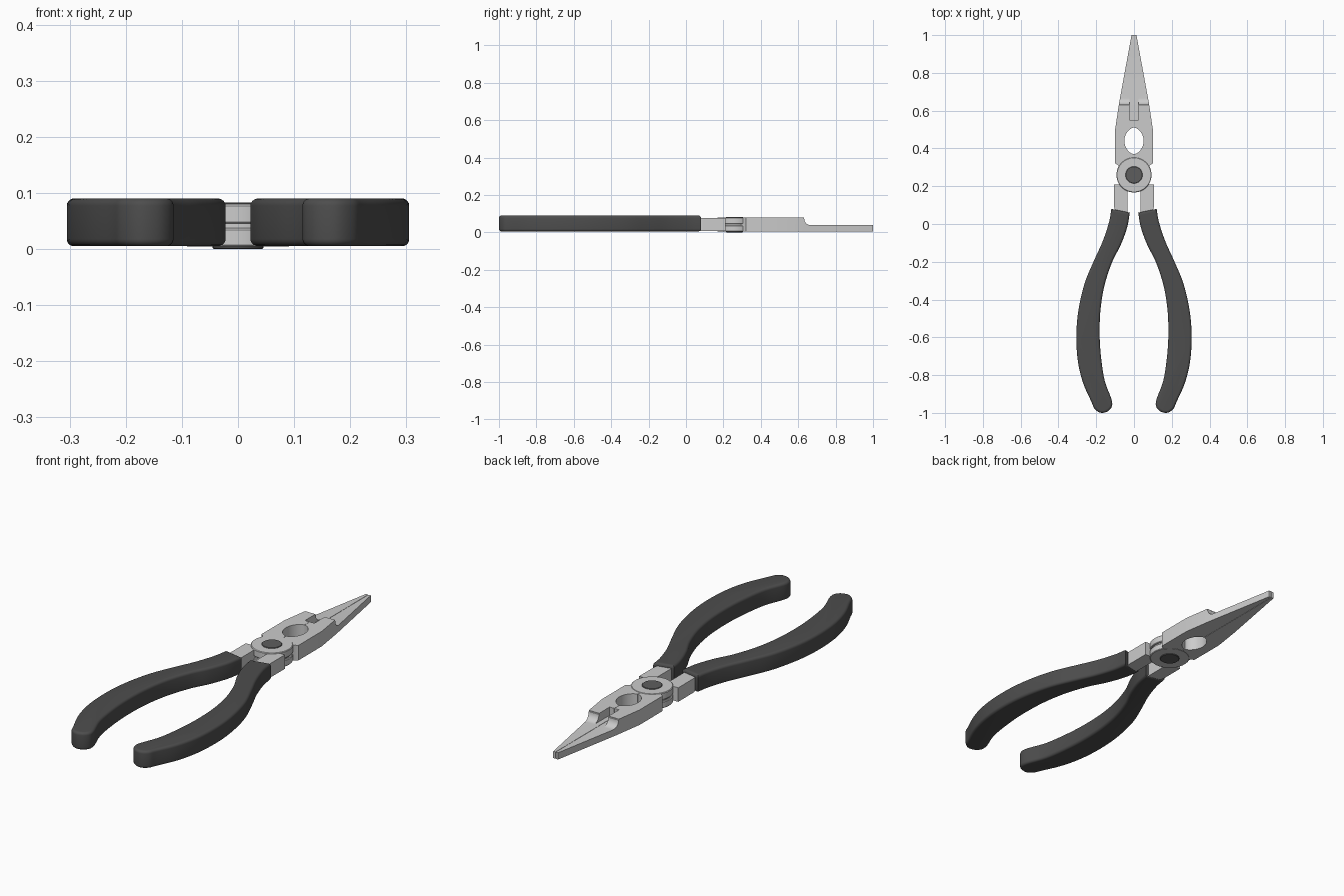
import bpy, bmesh, math
from mathutils import Vector

if "Cube" in bpy.data.objects:
    bpy.data.objects.remove(bpy.data.objects["Cube"])


def material(name, v):
    m = bpy.data.materials.new(name)
    m.diffuse_color = (v, v, v, 1)
    m.use_nodes = True
    m.node_tree.nodes["Principled BSDF"].inputs["Base Color"].default_value = m.diffuse_color
    return m


RUBBER = material("rubber", 0.075)
DARK = material("dark_steel", 0.11)


def prism(name, pts, lo, hi, bevel=0, segs=1, sideways=False, mat=None):
    """Extrude an outline from lo to hi, optionally rounding its rims."""
    bm = bmesh.new()
    vs = [bm.verts.new((x, y, lo)) for x, y in pts]
    f = bm.faces.new(vs)
    ext = bmesh.ops.extrude_face_region(bm, geom=[f])["geom"]
    bmesh.ops.translate(bm, vec=(0, 0, hi - lo),
                        verts=[g for g in ext if isinstance(g, bmesh.types.BMVert)])
    if bevel:
        rims = [e for e in bm.edges if abs(e.verts[0].co.z - e.verts[1].co.z) < 1e-6]
        bmesh.ops.bevel(bm, geom=rims, offset=bevel, segments=segs, profile=0.5,
                        affect='EDGES', clamp_overlap=True)
    if sideways:
        for v in bm.verts:
            x, y, z = v.co
            v.co = (z, x, y)
    bmesh.ops.recalc_face_normals(bm, faces=bm.faces)
    me = bpy.data.meshes.new(name)
    bm.to_mesh(me)
    bm.free()
    ob = bpy.data.objects.new(name, me)
    bpy.context.collection.objects.link(ob)
    if mat:
        me.materials.append(mat)
    return ob


def activate(ob):
    bpy.ops.object.select_all(action='DESELECT')
    ob.select_set(True)
    bpy.context.view_layer.objects.active = ob


def smooth(ob):
    activate(ob)
    bpy.ops.object.shade_smooth_by_angle(angle=math.radians(35))


def cut(ob, cutter):
    mod = ob.modifiers.new("cut", 'BOOLEAN')
    mod.operation, mod.solver, mod.object = 'DIFFERENCE', 'EXACT', cutter
    activate(ob)
    bpy.ops.object.modifier_apply(modifier=mod.name)
    bpy.data.objects.remove(cutter)


def mirror(ob):
    mod = ob.modifiers.new("mirror", 'MIRROR')
    mod.use_mirror_merge = False


def spline(pts, n=5):
    """Smooth curve through the points."""
    p = [Vector(q) for q in pts]
    p = [2 * p[0] - p[1]] + p + [2 * p[-1] - p[-2]]
    out = []
    for a, b, c, d in zip(p, p[1:], p[2:], p[3:]):
        for i in range(n):
            t = i / n
            out.append(0.5 * (2 * b + (c - a) * t + (2 * a - 5 * b + 4 * c - d) * t ** 2
                              + (3 * b - a - 3 * c + d) * t ** 3))
    return out + [p[-2]]


def circle(r, cy=0.26, n=48):
    return [(r * math.cos(2 * math.pi * i / n), cy + r * math.sin(2 * math.pi * i / n))
            for i in range(n)]


# Jaw half, including half of the lens-shaped opening
E = 0.0008
lens = []
for i in range(25):
    t = math.cos(math.pi * i / 24)
    lens.append((E + 0.05 * max(0, 1 - t * t) ** 0.6, 0.44 + 0.07 * t))
jaw = prism("jaw", [(E, 0.29), (0.075, 0.29), (0.085, 0.312), (0.10, 0.322), (0.10, 0.50),
                    (0.079, 0.64), (0.013, 1.0), (E, 1.0)] + lens, 0.005, 0.078)
# Stepped nose with a fillet, and the slot behind it
R = 0.035
step = [(0.63, 0.1), (0.63, 0.075)]
step += [(0.632 + R * (1 - math.cos(a)), 0.038 + R * (1 - math.sin(a)))
         for a in [math.pi / 2 * i / 8 for i in range(9)]]
step += [(1.1, 0.038), (1.1, 0.1)]
cut(jaw, prism("nose_cutter", step, -0.2, 0.2, sideways=True))
cut(jaw, prism("slot_cutter", [(-0.025, 0.55), (0.025, 0.55), (0.025, 0.68), (-0.025, 0.68)],
               0.0381, 0.1))
mirror(jaw)
smooth(jaw)

# Steel shank running from the joint into each grip
shank = prism("shank", [(0.035, 0.04), (0.035, 0.20), (0.065, 0.21), (0.105, 0.21),
                        (0.105, 0.09), (0.09, 0.04)], 0.008, 0.076)
mirror(shank)

# Lapped joint discs, core and pivot pin
smooth(prism("joint_top", circle(0.093), 0.045, 0.08, 0.003))
smooth(prism("joint_bottom", circle(0.093), 0.004, 0.037, 0.003))
smooth(prism("joint_core", circle(0.085), 0.03, 0.05))
smooth(prism("pivot_pin", circle(0.045), 0.0, 0.083, 0.002, mat=DARK))

# Curved rubber grips
outline = spline([(0.12, 0.08), (0.132, 0.01), (0.165, -0.09), (0.21, -0.19), (0.26, -0.31),
                  (0.293, -0.45), (0.305, -0.58), (0.298, -0.72), (0.27, -0.84),
                  (0.226, -0.94), (0.207, -0.98), (0.172, -1.0), (0.13, -0.985),
                  (0.116, -0.94), (0.155, -0.83), (0.175, -0.70), (0.182, -0.58),
                  (0.177, -0.45), (0.155, -0.32), (0.115, -0.20), (0.07, -0.11),
                  (0.037, -0.02), (0.022, 0.06)])
grip = prism("grip", outline, 0.005, 0.09, 0.02, 5, mat=RUBBER)
mirror(grip)
smooth(grip)
